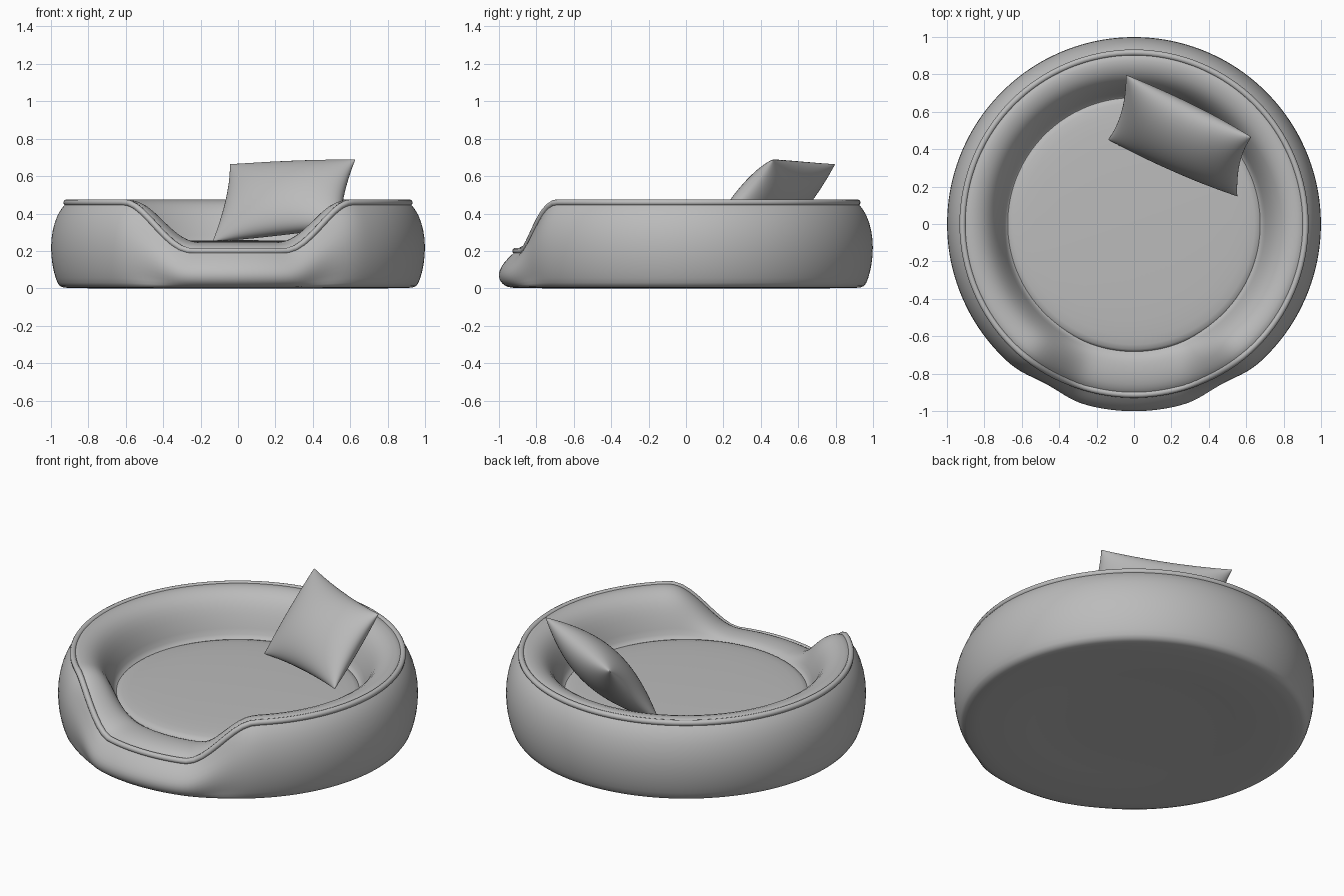
import bpy, bmesh
from math import sin, cos, pi, radians
from mathutils import Vector

if "Cube" in bpy.data.objects:
    bpy.data.objects.remove(bpy.data.objects["Cube"])

GREY = (0.5, 0.5, 0.5, 1)
fabric = bpy.data.materials.new("grey fabric")
fabric.use_nodes = True
fabric.diffuse_color = GREY
fabric.node_tree.nodes["Principled BSDF"].inputs["Base Color"].default_value = GREY


def finish(bm, name, levels=1):
    """Turn a bmesh into a smooth object with the fabric material."""
    bmesh.ops.remove_doubles(bm, verts=bm.verts, dist=0.0005)
    bmesh.ops.recalc_face_normals(bm, faces=bm.faces)
    mesh = bpy.data.meshes.new(name)
    bm.to_mesh(mesh)
    bm.free()
    obj = bpy.data.objects.new(name, mesh)
    bpy.context.collection.objects.link(obj)
    mesh.materials.append(fabric)
    mesh.shade_smooth()
    if levels:
        obj.modifiers.new("soften", "SUBSURF").levels = levels
        obj.modifiers["soften"].render_levels = levels
    return obj


def front_blend(a):
    """0 at the low front entrance, 1 around the high wall."""
    d = abs((a + pi) % (2 * pi) - pi)
    t = min(max((d - radians(16)) / radians(25), 0), 1)
    return t * t * (3 - 2 * t)


def place(a, r, z):
    return Vector((r * sin(a), -r * cos(a), z))


def lathe(name, profile_at, steps):
    """Sweep a profile, which may change with the angle, round the z axis."""
    bm = bmesh.new()
    rings = []
    for i in range(steps):
        a = 2 * pi * i / steps
        rings.append([bm.verts.new(place(a, r, z)) for r, z in profile_at(a)])
    for i, ring in enumerate(rings):
        after = rings[(i + 1) % steps]
        for j in range(len(ring) - 1):
            bm.faces.new((ring[j], after[j], after[j + 1], ring[j + 1]))
    return finish(bm, name)


# Padded wall: the high section melts into a low lip at the entrance
base = [(0, 0.012), (0.55, 0.012), (0.58, 0), (0.92, 0), (0.955, 0.006)]
high = [(0.975, 0.05), (0.995, 0.13), (1.002, 0.22), (0.994, 0.31), (0.965, 0.4),
        (0.925, 0.45), (0.9, 0.475), (0.85, 0.475), (0.79, 0.45), (0.745, 0.39),
        (0.715, 0.32), (0.69, 0.25), (0.68, 0.2), (0, 0.2)]
low = [(0.985, 0.025), (1.0, 0.05), (1.003, 0.08), (0.99, 0.115), (0.955, 0.16),
       (0.92, 0.19), (0.895, 0.218), (0.86, 0.235), (0.81, 0.245), (0.76, 0.245),
       (0.72, 0.24), (0.69, 0.225), (0.68, 0.2), (0, 0.2)]


def wall_profile(a):
    t = front_blend(a)
    dent = 1 - 0.1 * t * (1 - t)
    sides = []
    for (r0, z0), (r1, z1) in zip(low, high):
        r = r0 + (r1 - r0) * t
        sides.append((r * dent if r > 0.93 else r, z0 + (z1 - z0) * t))
    return base + sides


lathe("padded_wall", wall_profile, 96)

# Round floor cushion with a soft edge and a slight dome
cushion = [(0, 0.15), (0.66, 0.15), (0.69, 0.19), (0.685, 0.225),
           (0.66, 0.24), (0.55, 0.25), (0.3, 0.256), (0, 0.258)]
lathe("floor_cushion", lambda a: cushion, 64)

# Piping that follows the rim
curve = bpy.data.curves.new("rim_piping", "CURVE")
curve.dimensions = "3D"
curve.bevel_depth = 0.017
curve.bevel_resolution = 3
COUNT = 128
spline = curve.splines.new("POLY")
spline.points.add(COUNT - 1)
spline.use_cyclic_u = True
for i, point in enumerate(spline.points):
    a = 2 * pi * i / COUNT
    t = front_blend(a)
    point.co = (*place(a, 0.912 + 0.004 * t, 0.2 + 0.259 * t), 1)
spline.use_smooth = True
curve.materials.append(fabric)
bpy.context.collection.objects.link(bpy.data.objects.new("rim_piping", curve))

# Loose pillow leaning on the back wall
top_right, top_left = Vector((-0.045, 0.8, 0.665)), Vector((0.63, 0.465, 0.69))
low_right, low_left = Vector((-0.14, 0.45, 0.245)), Vector((0.555, 0.145, 0.33))
normal = (top_left - top_right).cross(low_right - top_right).normalized()
N = 16
bm = bmesh.new()
for side in (-1, 1):
    grid = []
    for i in range(N + 1):
        row = []
        for j in range(N + 1):
            u, v = -cos(pi * i / N), -cos(pi * j / N)
            # edges pinch in between the pointed corners
            x = (1 + u * (1 - 0.08 * (1 - v * v))) / 2
            y = (1 + v * (1 - 0.06 * (1 - u * u))) / 2
            p = low_right.lerp(low_left, x).lerp(top_right.lerp(top_left, x), y)
            puff = max((1 - u * u) * (1 - v * v), 0) ** 0.5
            row.append(bm.verts.new(p + normal * side * 0.125 * puff))
        grid.append(row)
    for i in range(N):
        for j in range(N):
            bm.faces.new((grid[i][j], grid[i + 1][j], grid[i + 1][j + 1], grid[i][j + 1]))
finish(bm, "loose_pillow")
